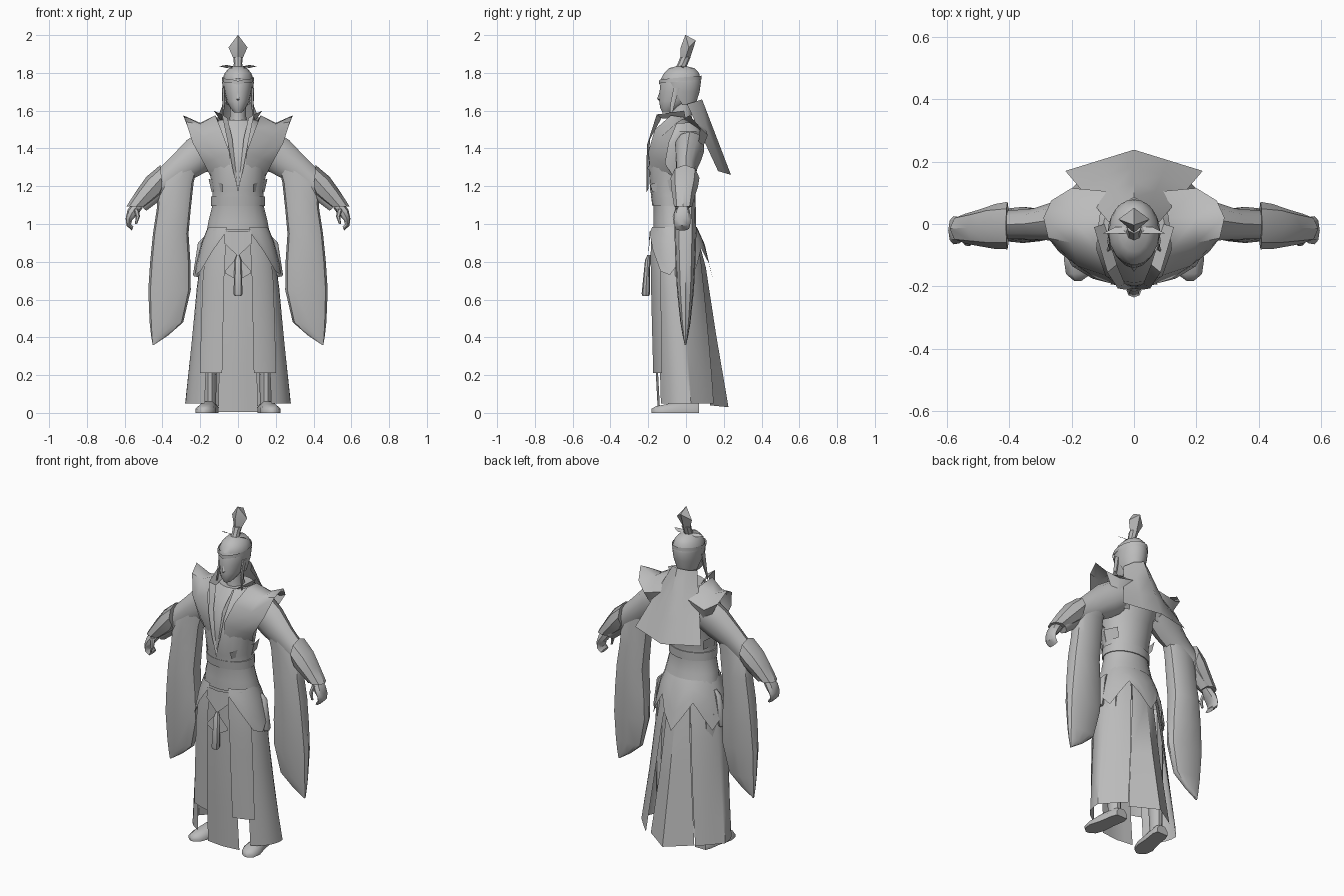
import bpy, bmesh, math
from mathutils import Vector as V

grey = bpy.data.materials.new("stone_grey")
grey.diffuse_color = (0.5, 0.5, 0.5, 1)


def skin(name, rows, closed=False, caps=False, mirror=False, angle=40):
    """Surface through equal-length rows of points."""
    bm = bmesh.new()
    vs = [[bm.verts.new(p) for p in r] for r in rows]
    n = len(rows[0])
    for a, b in zip(vs, vs[1:]):
        for i in range(n if closed else n - 1):
            j = (i + 1) % n
            bm.faces.new((a[i], a[j], b[j], b[i]))
    if caps:
        bm.faces.new(vs[0])
        bm.faces.new(vs[-1])
    bmesh.ops.remove_doubles(bm, verts=bm.verts, dist=0.0005)
    bmesh.ops.recalc_face_normals(bm, faces=bm.faces)
    me = bpy.data.meshes.new(name)
    bm.to_mesh(me)
    bm.free()
    me.materials.append(grey)
    me.shade_smooth()
    me.set_sharp_from_angle(angle=math.radians(angle))
    ob = bpy.data.objects.new(name, me)
    bpy.context.collection.objects.link(ob)
    if mirror:
        ob.modifiers.new("mirror", 'MIRROR').use_mirror_merge = True
    return ob


def ring(c, u, v, n, box=1):
    """Closed section; box below 1 squares it off."""
    c, u, v = V(c), V(u), V(v)
    f = lambda k: math.copysign(abs(k) ** box, k)
    return [c + u * f(math.cos(t)) + v * f(math.sin(t))
            for t in (2 * math.pi * i / n for i in range(n))]


def stack(name, prof, n=16, x=0, mirror=False, caps=True, box=1):
    """Vertical loft; each level is (z, half width, front y, back y[, centre x])."""
    rows = [ring((p[4] if len(p) > 4 else x, (p[2] + p[3]) / 2, p[0]), (p[1], 0, 0),
                 (0, (p[3] - p[2]) / 2, 0), n, box) for p in prof]
    return skin(name, rows, True, caps, mirror)


def tube(name, path, n=8, mirror=True):
    """Limb; each stop is (centre, cross direction in xz, half depth in y)."""
    rows = [ring(c, (u[0], 0, u[1]), (0, d, 0), n) for c, u, d in path]
    return skin(name, rows, True, True, mirror)


# torso and neck
stack("torso", [(.93, .172, -.172, .07), (1.02, .155, -.173, .042), (1.09, .138, -.172, .034),
                (1.18, .135, -.19, .04), (1.30, .153, -.198, .06), (1.40, .175, -.188, .085),
                (1.49, .17, -.145, .10), (1.55, .10, -.10, .075)], 20)
stack("neck", [(1.50, .06, -.09, .05), (1.57, .043, -.075, .03), (1.66, .043, -.08, .035)], 12)
stack("belt", [(1.095, .143, -.178, .04), (1.145, .143, -.185, .042)], 20)

# shoulder mantle with upswept outer tips, blending into the chest
skin("shoulder_mantle", [
    [(.04, -.185, 1.26), (.045, -.200, 1.38), (.09, -.165, 1.50), (.12, -.08, 1.575), (.11, .02, 1.56),
     (.09, .105, 1.50), (.09, .07, 1.33)],
    [(.10, -.14, 1.25), (.12, -.175, 1.35), (.18, -.135, 1.46), (.20, -.06, 1.53), (.20, .02, 1.535),
     (.20, .115, 1.47), (.15, .06, 1.33)],
    [(.14, -.06, 1.24), (.18, -.11, 1.32), (.24, -.09, 1.43), (.275, -.045, 1.54), (.29, .02, 1.575),
     (.265, .075, 1.51), (.19, .06, 1.38)]], mirror=True, angle=60)

# lapels rising into the standing collar
skin("lapel", [
    [(0, -.208, 1.17), (.03, -.21, 1.30), (.052, -.206, 1.42), (.085, -.155, 1.58), (.128, -.01, 1.60)],
    [(0, -.198, 1.19), (.014, -.2, 1.30), (.03, -.19, 1.45), (.055, -.13, 1.56), (.095, 0, 1.55)]],
    mirror=True)

# waist flaps above the belt
skin("waist_flap", [[(.08, -.19, 1.21), (.156, -.07, 1.24), (.13, .02, 1.23)],
                    [(.08, -.178, 1.17), (.14, -.07, 1.17), (.12, .01, 1.17)]], mirror=True)

# arms, wide hanging sleeves, forearm guards and hands
tube("arm", [((.15, .02, 1.41), (.05, .08), .08), ((.22, .012, 1.36), (.05, .085), .07),
             ((.31, .0, 1.29), (.045, .065), .052), ((.42, -.003, 1.20), (.04, .05), .046),
             ((.52, -.01, 1.10), (.035, .03), .035)], 10)
drape = [(1.32, .21, .34, .045), (1.22, .235, .42, .05), (1.08, .25, .43, .055),
         (.95, .262, .45, .058), (.80, .252, .465, .053), (.65, .25, .475, .045),
         (.48, .29, .468, .027), (.41, .37, .46, .015), (.36, .445, .452, .004)]
stack("hanging_sleeve", [(z, (b - a) / 2, -d - .003, d - .003, (a + b) / 2) for z, a, b, d in drape],
      12, mirror=True, box=.75)
tube("forearm_guard", [((.405, -.005, 1.245), (.005, .068), .076), ((.445, -.008, 1.20), (.04, .05), .072),
                       ((.49, -.012, 1.15), (.045, .03), .06), ((.54, -.015, 1.092), (.05, .002), .048)], 8)
tube("hand", [((.53, -.015, 1.10), (.025, .015), .025), ((.56, -.02, 1.06), (.025, .015), .042),
              ((.578, -.02, 1.025), (.017, .004), .045), ((.578, -.02, .995), (.012, -.004), .042),
              ((.558, -.02, .975), (.004, -.01), .036)])
tube("thumb", [((.54, -.045, 1.08), (.014, 0), .014), ((.53, -.06, 1.04), (.011, 0), .012),
               ((.54, -.062, 1.00), (.006, 0), .006)], 6)

# head, hair cap and face details
head = [(1.59, .02, -.125, -.07), (1.615, .042, -.137, -.03), (1.65, .06, -.142, .03),
        (1.70, .073, -.14, .066), (1.75, .08, -.135, .076), (1.79, .073, -.12, .07),
        (1.82, .048, -.09, .045), (1.835, .01, -.035, -.005)]
stack("head", head)
skin("nose", [[(0, -.136, 1.705), (.011, -.136, 1.66), (0, -.136, 1.65)],
              [(0, -.137, 1.705), (0, -.153, 1.663), (0, -.14, 1.65)]], mirror=True)


def hair_row(z, w, f, b, open_angle):
    return [(w * math.sin(a), (f + b) / 2 - (b - f) / 2 * math.cos(a), z) for a in
            (math.radians(open_angle + (180 - open_angle) * i / 8) for i in range(9))]


skin("hair_cap", [hair_row(1.63, .06, -.12, .05, 100), hair_row(1.70, .079, -.138, .072, 80),
                  hair_row(1.75, .084, -.138, .079, 60), hair_row(1.77, .081, -.132, .077, 0),
                  hair_row(1.80, .07, -.115, .068, 0), hair_row(1.825, .047, -.09, .045, 0),
                  hair_row(1.84, .005, -.03, -.02, 0)], mirror=True)
# headband dipping to a point on the brow
skin("headband", [[(.085 * math.sin(a), -.031 - .112 * math.cos(a), z + .01 * (1 - math.cos(a))
                    - (.008 if i == 0 else 0)) for i, a in
                   enumerate(math.radians(22.5 * k) for k in range(9))] for z in (1.745, 1.765)], mirror=True)
tube("side_lock", [((.078, -.05, 1.72), (.008, 0), .018), ((.075, -.07, 1.64), (.008, 0), .014),
                   ((.085, -.085, 1.55), (.002, 0), .004)], 6)

# long hair sheet down the back
top = [(-.08, .005, 1.635), (-.05, .058, 1.65), (0, .085, 1.66), (.05, .058, 1.65), (.08, .005, 1.635)]
low = [(-.22, .17, 1.28), (-.11, .204, 1.27), (0, .238, 1.26), (.11, .204, 1.27), (.22, .17, 1.28)]
skin("back_hair", [[V(a).lerp(V(b), t) for a, b in zip(top, low)] for t in (0, .33, .66, 1)])

# topknot, cupped crown and hairpin
stack("topknot", [(1.825, .026, -.058, .0), (1.85, .022, -.043, .01), (1.885, .026, -.03, .025)], 8)
skin("crown", [[(.026, -.002, 1.88), (0, .024, 1.885), (-.026, -.002, 1.88), (0, -.028, 1.875)],
               [(.05, .015, 1.935), (0, .052, 1.972), (-.05, .015, 1.935), (0, -.028, 1.935)],
               ring((0, -.003, 2.0), (.001, 0, 0), (0, .001, 0), 4)], True, True, angle=20)
skin("hairpin", [[(.015, -.03, 1.833), (.06, -.03, 1.842), (.10, -.03, 1.835)],
                 [(.015, -.01, 1.833), (.06, -.01, 1.826), (.10, -.03, 1.835)]], mirror=True)

# skirt: panels on a flaring section, flat in front and pointed behind
# levels (z, half width, front y, back y, back sharpness)
FLARE = [(.98, .152, -.178, .05, 1), (.90, .18, -.186, .082, 1.2), (.75, .21, -.186, .105, 1.4),
         (.40, .243, -.178, .16, 1.8), (.03, .282, -.168, .225, 2.3)]


def on_skirt(deg, z, out=0):
    for hi, lo in zip(FLARE, FLARE[1:]):
        if z >= lo[0] or lo is FLARE[-1]:
            t = (hi[0] - z) / (hi[0] - lo[0])
            w, f, b, p = (hi[k] + (lo[k] - hi[k]) * t for k in (1, 2, 3, 4))
            break
    a = math.radians(deg)
    c = math.cos(a)
    y = -abs(c) ** .8 if c > 0 else abs(c) ** p
    return ((w + out) * math.sin(a), (f + b) / 2 + ((b - f) / 2 + out) * y, z)


def panel(name, a, b, a2, b2, ztop, zlow, out, n=8):
    rows = []
    for k in range(7):
        t = k / 6
        lo, hi = a + (a2 - a) * t, b + (b2 - b) * t
        rows.append([on_skirt(lo + (hi - lo) * i / n, ztop + (zlow - ztop) * t, out)
                     for i in range(n + 1)])
    skin(name, rows, mirror=True)


panel("front_side_panel", 20, 62, 18, 48, .97, .21, .008)
panel("side_panel", 46, 157, 39, 144, .97, .05, 0, 12)
# ridged back panel
skin("back_panel", [[(-w, ys, z), (0, yc, z - .01), (w, ys, z)] for w, ys, yc, z in
                    ((.055, .042, .054, .97), (.075, .075, .105, .78), (.105, .098, .16, .42),
                     (.145, .128, .225, .04))])
skin("front_panel", [[(x * w, -.184 + s + abs(x) * .012, z) for x in (-1, -.5, 0, .5, 1)]
                     for w, s, z in ((.08, 0, .97), (.09, .003, .6), (.10, .022, .25), (.105, .035, .005))])

# hip overskirt with pointed lower edge and a lifted tail behind
edge = [(22, .95), (40, .86), (60, .75), (78, .73), (92, .79), (108, .76), (122, .71),
        (136, .79), (150, .87), (165, .79), (180, .70)]
skin("hip_overskirt", [[on_skirt(d, .985 + (z - .985) * t, .009 + (.022 if d > 155 else .01) * t)
                        for d, z in edge] for t in (0, .33, .66, 1)], mirror=True)

# crossed sash plates on the front
skin("sash_upper", [[(0, -.193, .96), (.07, -.188, .965)], [(0, -.2, .83), (.075, -.193, .90)]], mirror=True)
skin("sash_lower", [[(0, -.197, .83), (.07, -.194, .75)], [(0, -.2, .70), (.07, -.194, .74)]], mirror=True)

# hanging tassels
tube("front_tassel", [((0, -.197, .835), (.008, 0), .008), ((0, -.203, .81), (.018, 0), .014),
                      ((0, -.213, .63), (.024, 0), .022), ((0, -.213, .62), (.018, 0), .018)], 8, False)
tube("side_tassel", [((.175, -.03, .93), (.008, 0), .01), ((.195, -.03, .90), (.017, 0), .018),
                     ((.216, -.035, .73), (.022, .003), .024), ((.216, -.035, .72), (.017, .003), .018)])

# legs and shoes
stack("leg", [(.04, .032, -.03, .05), (.20, .034, -.04, .05), (.50, .05, -.07, .05),
              (.80, .055, -.10, .04)], 10, .148, True)
shoe = [(.07, .145, .035, .05), (.04, .147, .045, .058), (-.04, .16, .045, .06),
        (-.11, .172, .053, .045), (-.16, .178, .04, .035), (-.182, .18, .012, .022)]
skin("shoe", [[(x - w, y, 0), (x - w, y, h * .5), (x - w * .5, y, h), (x + w * .5, y, h),
               (x + w, y, h * .5), (x + w, y, 0)] for y, x, w, h in shoe], True, True, True, 50)
